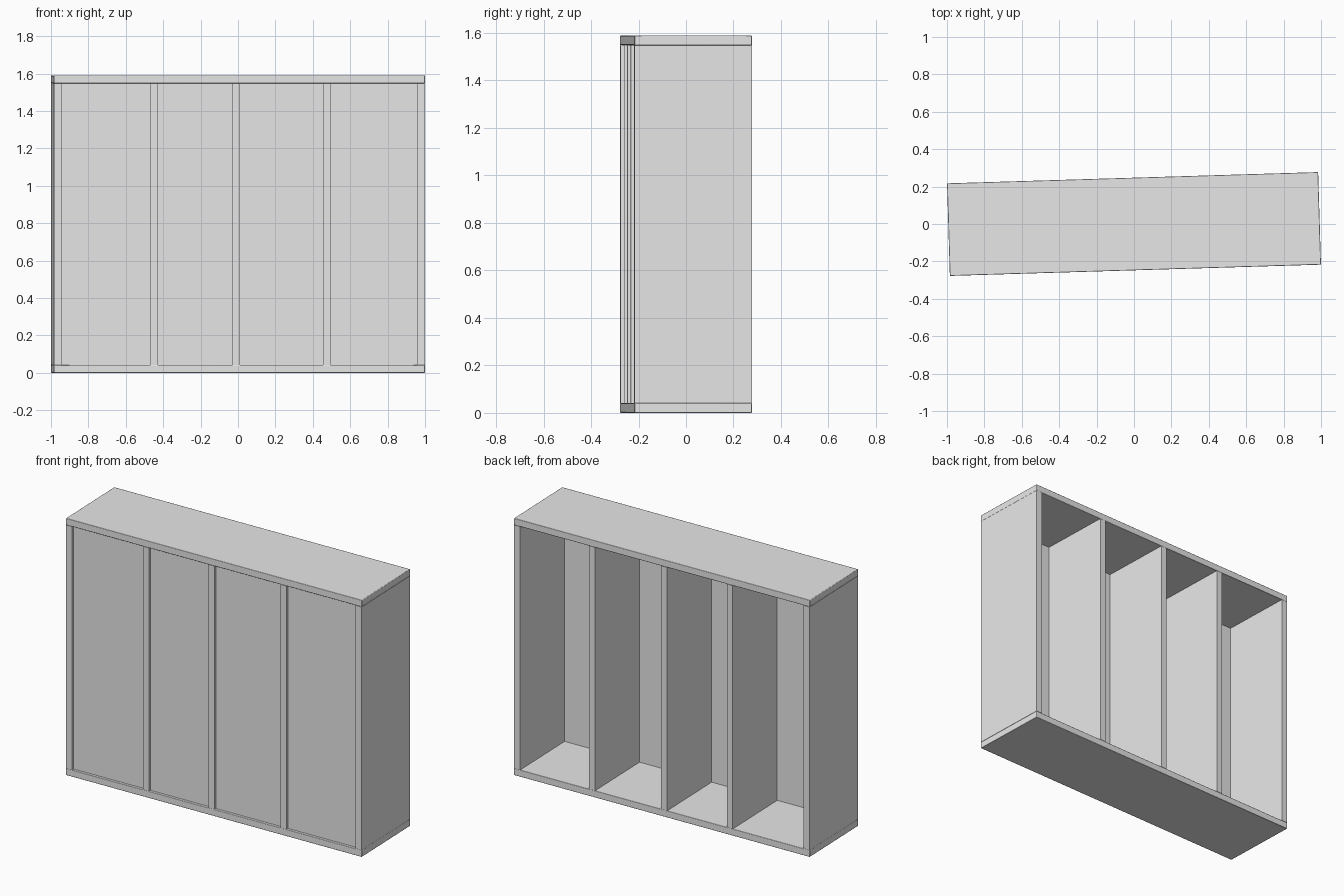
import bpy
import math
from mathutils import Matrix

cube = bpy.data.objects.get("Cube")
if cube:
    bpy.data.objects.remove(cube, do_unlink=True)

# Overall sizes
W, D, H = 1.985, 0.495, 1.59
T = 0.042          # board thickness
RECESS = 0.016     # panel setback from the front
PANEL = 0.024      # panel thickness
TURN = Matrix.Rotation(math.radians(1.735), 4, "Z")

grey = bpy.data.materials.new("plain_grey")
grey.use_nodes = True
colour = (0.8, 0.8, 0.8, 1)
grey.diffuse_color = colour
grey.node_tree.nodes["Principled BSDF"].inputs["Base Color"].default_value = colour


def board(name, x, y, z, bevel=0.003):
    """Box spanning the given (min, max) ranges, turned with the whole case."""
    bpy.ops.mesh.primitive_cube_add(size=1)
    ob = bpy.context.object
    ob.name = name
    size = Matrix.Diagonal([b - a for a, b in (x, y, z)] + [1])
    centre = Matrix.Translation([(a + b) / 2 for a, b in (x, y, z)])
    ob.data.transform(centre @ size)
    ob.matrix_world = TURN
    ob.data.materials.append(grey)
    if bevel:
        mod = ob.modifiers.new("soft_edges", "BEVEL")
        mod.width = bevel
        mod.segments = 2
        bpy.ops.object.shade_smooth_by_angle(angle=math.radians(40))
    return ob


front, back = -D / 2, D / 2
depth = (front, back)
inner = (T, H - T)

# Outer case
board("bottom_board", (-W / 2, W / 2), depth, (0, T))
board("top_board", (-W / 2, W / 2), depth, (H - T, H))
board("right_side", (-W / 2, -W / 2 + T), depth, inner, 0)
board("left_side", (W / 2 - T, W / 2), depth, inner, 0)

# Upright dividers, running from the open back to the front ribs
for i, x in enumerate((-0.456, -0.016, 0.468)):
    board(f"divider_{i + 1}", (x - 0.02, x + 0.02), depth, inner, 0)

# Recessed panel closing the front
board("front_panel", (-W / 2 + T, W / 2 - T),
      (front + RECESS, front + RECESS + PANEL), inner, 0)
